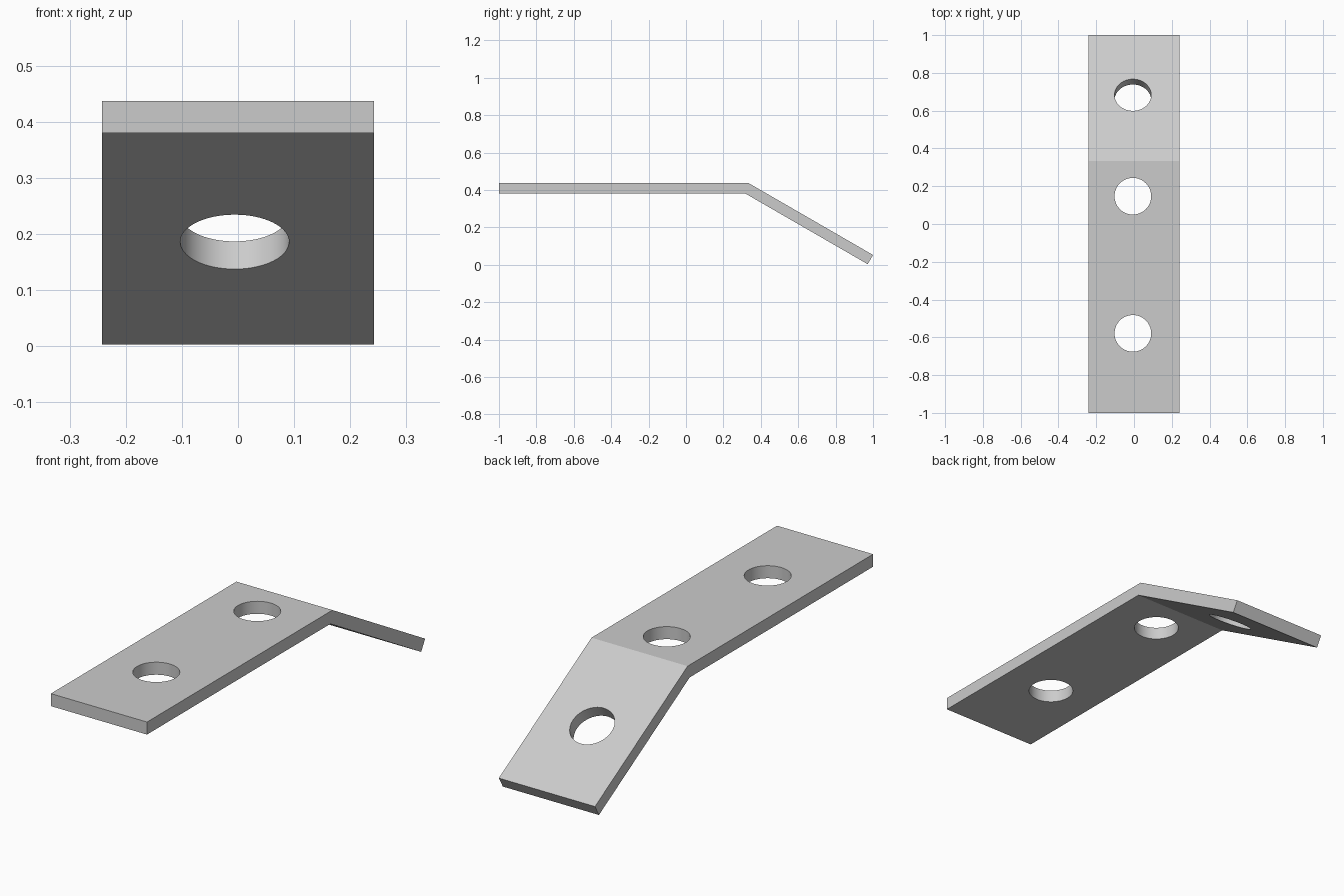
import bpy
import bmesh
from math import radians, sin, cos, tan
from mathutils import Vector

cube = bpy.data.objects.get("Cube")
if cube:
    bpy.data.objects.remove(cube, do_unlink=True)

HALF_WIDTH = 0.242
THICK = 0.057
TOP = 0.437
BEND_Y = 0.334
TILT = radians(30)
HOLE_RADIUS = 0.097
HOLE_X = -0.006

steel = bpy.data.materials.new("grey steel")
steel.use_nodes = True
grey = (0.6, 0.6, 0.6, 1)
steel.diffuse_color = grey
steel.node_tree.nodes["Principled BSDF"].inputs["Base Color"].default_value = grey

# Bent strip: side profile extruded across the width
normal = Vector((0, sin(TILT), cos(TILT)))
end_top = Vector((0, 1, TOP - (1 - BEND_Y) * tan(TILT)))
end_low = end_top - normal * THICK
end_low.z = max(end_low.z, 0)
profile = [(-1, TOP - THICK), (BEND_Y - THICK * tan(TILT / 2), TOP - THICK),
           (end_low.y, end_low.z), (1, end_top.z), (BEND_Y, TOP), (-1, TOP)]
bm = bmesh.new()
side = bm.faces.new([bm.verts.new((-HALF_WIDTH, y, z)) for y, z in profile])
sweep = bmesh.ops.extrude_face_region(bm, geom=[side])
moved = [v for v in sweep["geom"] if isinstance(v, bmesh.types.BMVert)]
bmesh.ops.translate(bm, verts=moved, vec=(2 * HALF_WIDTH, 0, 0))
bmesh.ops.recalc_face_normals(bm, faces=bm.faces)
mesh = bpy.data.meshes.new("bent_bracket")
bm.to_mesh(mesh)
bm.free()
mesh.materials.append(steel)
bracket = bpy.data.objects.new("bent_bracket", mesh)
bpy.context.collection.objects.link(bracket)

# Bolt holes, each drilled square to its own leg
tilted_y = 0.683
holes = [(-0.579, TOP, 0), (0.147, TOP, 0),
         (tilted_y, TOP - (tilted_y - BEND_Y) * tan(TILT), -TILT)]
cutters = []
for y, z, angle in holes:
    bpy.ops.mesh.primitive_cylinder_add(vertices=64, radius=HOLE_RADIUS, depth=0.2,
                                        location=(HOLE_X, y, z), rotation=(angle, 0, 0))
    cutter = bpy.context.object
    cutter.name = "hole_cutter"
    cutter.hide_render = True
    cutter.data.materials.append(steel)
    cutters.append(cutter)
    cut = bracket.modifiers.new("bolt hole", "BOOLEAN")
    cut.operation = "DIFFERENCE"
    cut.solver = "EXACT"
    cut.object = cutter

# Bake the cuts and discard the cutters
bpy.ops.object.select_all(action="DESELECT")
bracket.select_set(True)
bpy.context.view_layer.objects.active = bracket
for name in [m.name for m in bracket.modifiers]:
    bpy.ops.object.modifier_apply(modifier=name)
for cutter in cutters:
    bpy.data.objects.remove(cutter, do_unlink=True)
bpy.ops.object.shade_smooth_by_angle(angle=radians(20))
